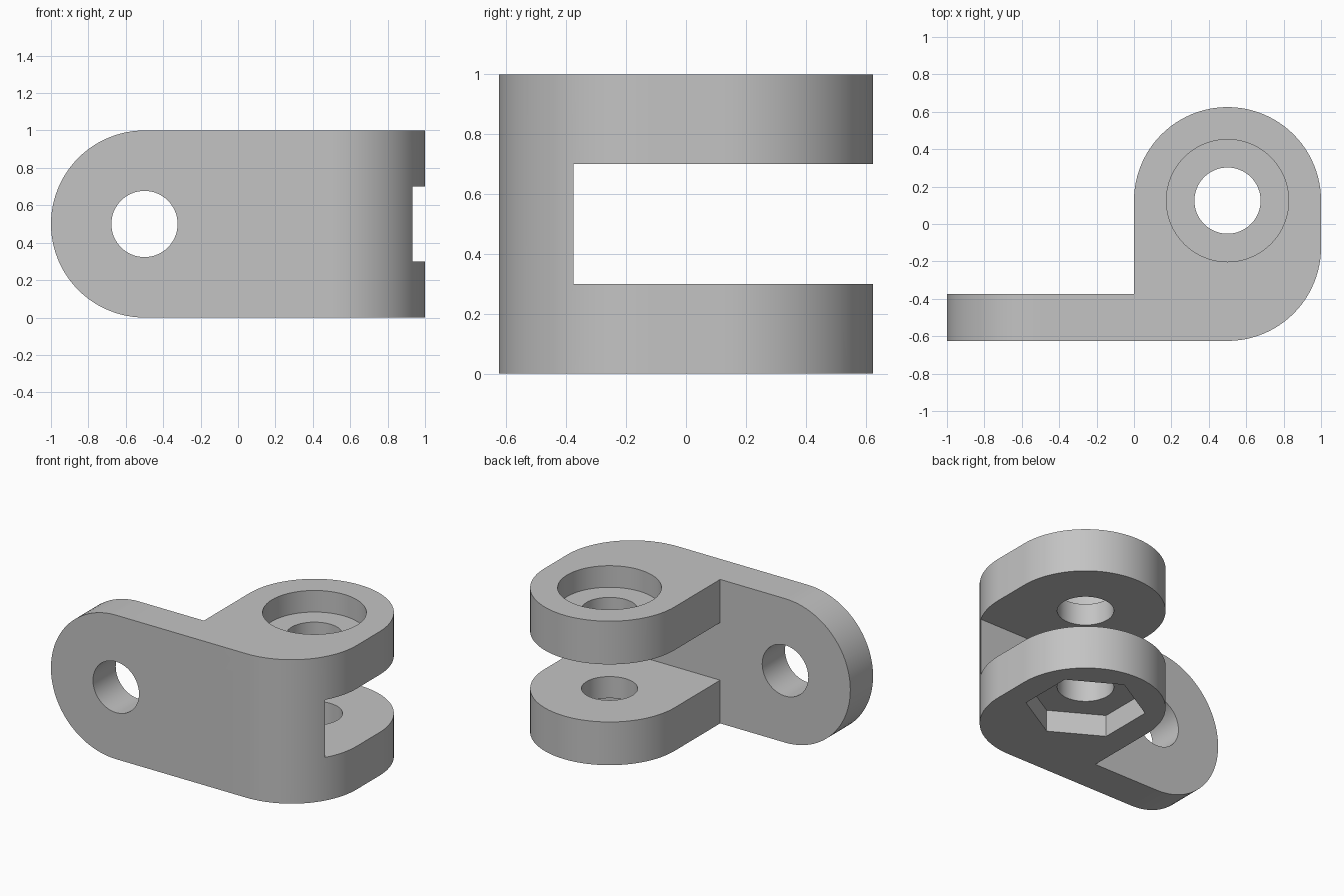
import bpy, bmesh
from math import sin, cos, pi, radians
from mathutils import Matrix

cube = bpy.data.objects.get("Cube")
if cube:
    bpy.data.objects.remove(cube, do_unlink=True)

R = 0.5            # rounded end radius
HOLE = 0.177       # bolt hole radius
PIVOT = (0.5, 0.125)
BACK = -0.375      # rear face of the mounting plate

grey = bpy.data.materials.new("plain grey")
grey.use_nodes = True
COLOUR = (0.55, 0.55, 0.55, 1)
grey.diffuse_color = COLOUR
grey.node_tree.nodes["Principled BSDF"].inputs["Base Color"].default_value = COLOUR


def arc(cx, cy, r, start, end, steps):
    """Points along an arc, angles in degrees."""
    angles = [radians(start + (end - start) * i / steps) for i in range(steps + 1)]
    return [(cx + r * cos(a), cy + r * sin(a)) for a in angles]


def circle(cx, cy, r, sides=64, start=0):
    return arc(cx, cy, r, start, start + 360, sides)[:-1]


def prism(name, points, low, high, along_y=False):
    """Extrude a profile along z, or an x-z profile along y."""
    bm = bmesh.new()
    if along_y:
        verts = [bm.verts.new((u, low, v)) for u, v in points]
        move = (0, high - low, 0)
    else:
        verts = [bm.verts.new((u, v, low)) for u, v in points]
        move = (0, 0, high - low)
    face = bm.faces.new(verts)
    top = bmesh.ops.extrude_face_region(bm, geom=[face])["geom"]
    bmesh.ops.translate(bm, vec=move, verts=[g for g in top if isinstance(g, bmesh.types.BMVert)])
    bmesh.ops.recalc_face_normals(bm, faces=bm.faces)
    mesh = bpy.data.meshes.new(name)
    bm.to_mesh(mesh)
    bm.free()
    obj = bpy.data.objects.new(name, mesh)
    bpy.context.collection.objects.link(obj)
    return obj


def combine(target, tool, operation="DIFFERENCE"):
    """Apply a boolean and discard the tool."""
    tool.hide_render = True
    mod = target.modifiers.new(tool.name, "BOOLEAN")
    mod.operation, mod.solver, mod.object = operation, "EXACT", tool
    bpy.context.view_layer.objects.active = target
    bpy.ops.object.modifier_apply(modifier=mod.name)
    bpy.data.objects.remove(tool, do_unlink=True)


# L-shaped body: mounting plate with the rounded hinge block
px, py = PIVOT
outline = [(-1, -0.625)] + arc(px, -py, R, -90, 0, 24) + arc(px, py, R, 0, 180, 48)
outline += [(0, BACK), (-1, BACK)]
bracket = prism("hinge_bracket", outline, 0, 1)
bracket.data.materials.append(grey)

# Rounded free end of the plate
side = arc(-R, R, R, 90, 270, 48) + [(1.2, 0), (1.2, 1)]
combine(bracket, prism("plate_end_shape", side, -1, 1, True), "INTERSECT")

# Slot that splits the block into two ears
combine(bracket, prism("ear_slot", [(-1.2, 0.3), (1.2, 0.3), (1.2, 0.7), (-1.2, 0.7)], BACK, 1, True))

# Bolt holes, round recess on top and nut pocket below
combine(bracket, prism("plate_hole", circle(-R, R, HOLE), -1, 0, True))
combine(bracket, prism("pivot_hole", circle(px, py, HOLE), -0.1, 1.1))
combine(bracket, prism("bolt_head_recess", circle(px, py, 0.327), 0.85, 1.1))
combine(bracket, prism("nut_pocket", circle(px, py, 0.377, 6, 90), -0.1, 0.15))

# Smooth curves with crisp edges
for slot_face in bracket.data.polygons:
    slot_face.material_index = 0
bpy.ops.object.select_all(action="DESELECT")
bracket.select_set(True)
bpy.context.view_layer.objects.active = bracket
bpy.ops.object.shade_smooth_by_angle(angle=radians(30))
